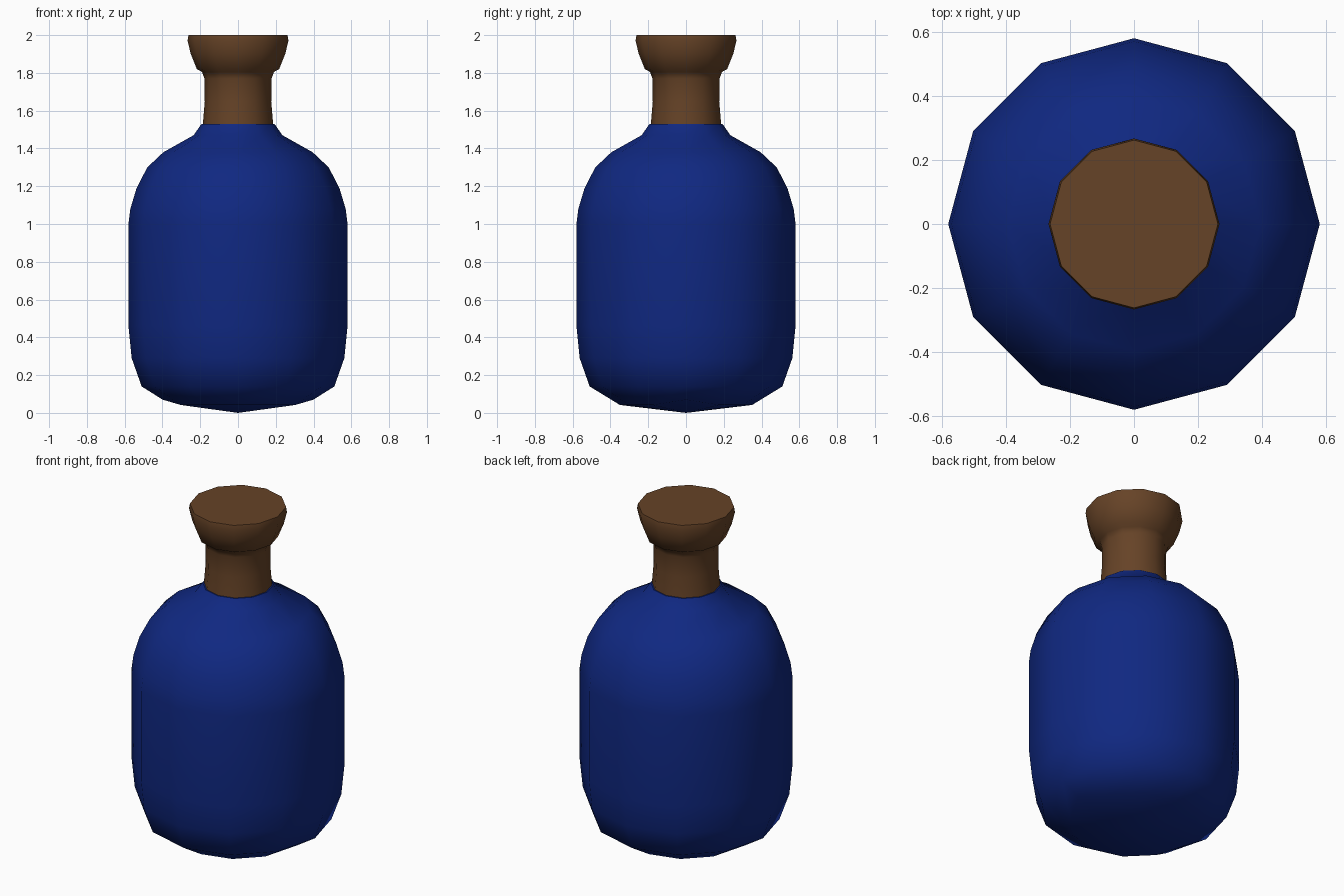
import bpy
import bmesh
import math

if "Cube" in bpy.data.objects:
    bpy.data.objects.remove(bpy.data.objects["Cube"])

SIDES = 12


def material(name, rgb):
    mat = bpy.data.materials.new(name)
    mat.diffuse_color = (*rgb, 1.0)
    mat.use_nodes = True
    mat.node_tree.nodes["Principled BSDF"].inputs["Base Color"].default_value = mat.diffuse_color
    return mat


def lathe(name, profile, mat):
    """Revolve (radius, z) points around z; radius 0 makes a pole."""
    bm = bmesh.new()
    rings = []
    for r, z in profile:
        if r == 0:
            rings.append([bm.verts.new((0, 0, z))] * SIDES)
        else:
            rings.append([bm.verts.new((r * math.cos(2 * math.pi * i / SIDES),
                                        r * math.sin(2 * math.pi * i / SIDES), z))
                          for i in range(SIDES)])
    for a, b in zip(rings, rings[1:]):
        for i in range(SIDES):
            j = (i + 1) % SIDES
            corners = list(dict.fromkeys((a[i], a[j], b[j], b[i])))
            bm.faces.new(corners)
    bmesh.ops.recalc_face_normals(bm, faces=bm.faces[:])
    mesh = bpy.data.meshes.new(name)
    bm.to_mesh(mesh)
    bm.free()
    mesh.materials.append(mat)
    obj = bpy.data.objects.new(name, mesh)
    bpy.context.collection.objects.link(obj)
    bpy.ops.object.select_all(action='DESELECT')
    bpy.context.view_layer.objects.active = obj
    obj.select_set(True)
    bpy.ops.object.shade_smooth_by_angle(angle=math.radians(50))
    return obj


blue = material("deep blue glass", (0.005, 0.021, 0.22))
brown = material("brown cork", (0.133, 0.056, 0.020))

# Rounded bottle body with a shallow pointed base
body = lathe("bottle_body", [
    (0, 0.0), (0.35, 0.042), (0.51, 0.14), (0.563, 0.29), (0.58, 0.46),
    (0.58, 1.0), (0.57, 1.08), (0.537, 1.19), (0.48, 1.30), (0.395, 1.38),
    (0.235, 1.47), (0.193, 1.53), (0, 1.53)], blue)

# The base ring is a little wider along x
for v in body.data.vertices:
    if abs(v.co.z - 0.042) < 0.001 and abs(v.co.y) < 0.001:
        v.co.x *= 1.14
        v.co.z = 0.07

# Neck and flared stopper
lathe("stopper", [
    (0, 1.51), (0.187, 1.51), (0.185, 1.54), (0.176, 1.65), (0.178, 1.77),
    (0.19, 1.805), (0.218, 1.82), (0.25, 1.90), (0.267, 1.97), (0.262, 2.0),
    (0, 2.0)], brown)
